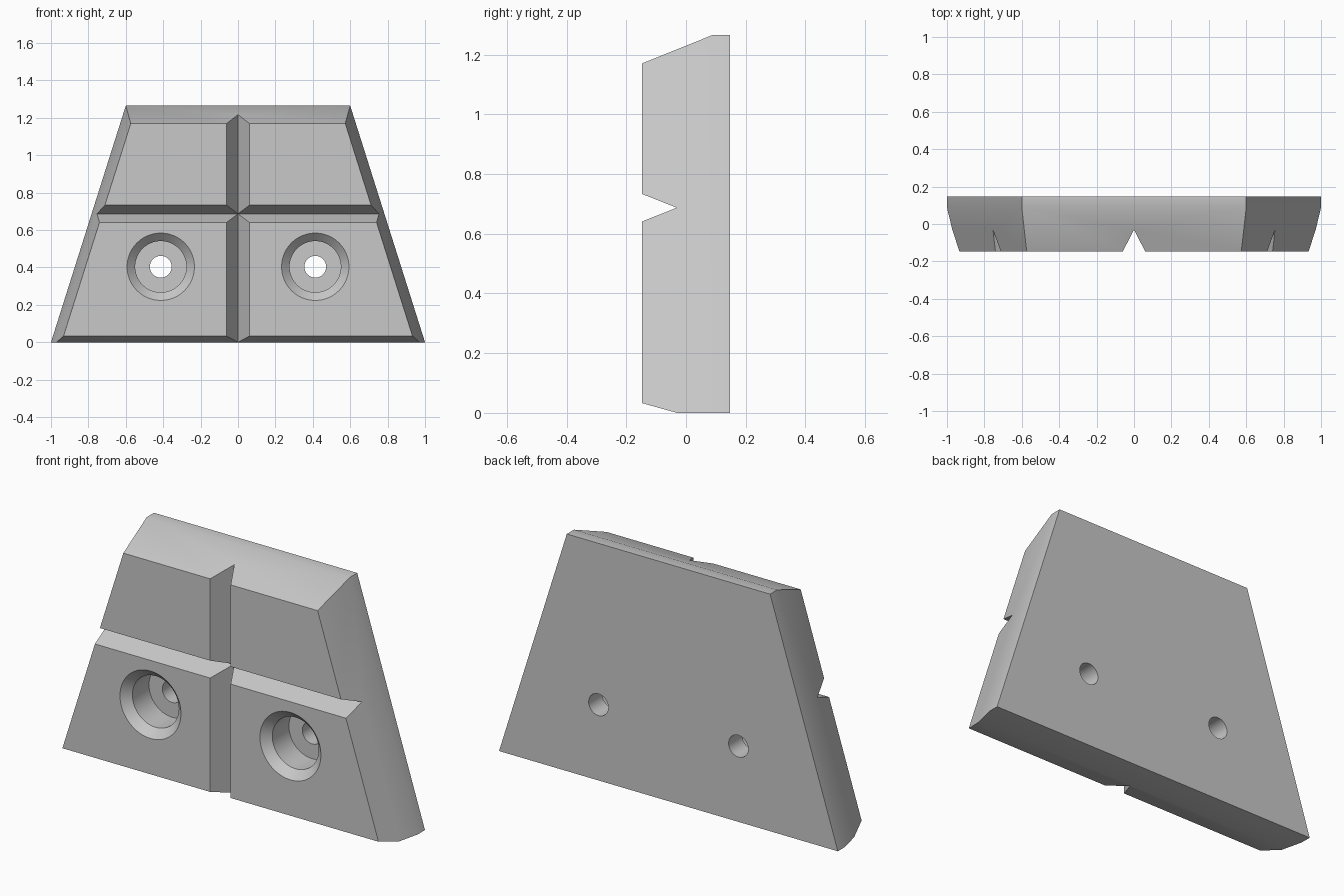
import bpy, bmesh, math
from mathutils import Matrix, Vector

cube = bpy.data.objects.get("Cube")
if cube:
    bpy.data.objects.remove(cube, do_unlink=True)

HEIGHT, BACK, FRONT = 1.265, 0.148, -0.148
RIM, MID = 0.088, -0.03          # depths where the bevels begin
FRONT_LOW, FRONT_HIGH = 0.033, 1.17
BEVEL = 0.054                    # sideways inset of the front face

grey = bpy.data.materials.new("light grey")
grey.use_nodes = True
colour = (0.58, 0.58, 0.58, 1)
grey.diffuse_color = colour
grey.node_tree.nodes["Principled BSDF"].inputs["Base Color"].default_value = colour


def make_object(name, bm):
    bmesh.ops.recalc_face_normals(bm, faces=bm.faces)
    mesh = bpy.data.meshes.new(name)
    bm.to_mesh(mesh)
    bm.free()
    mesh.materials.append(grey)
    obj = bpy.data.objects.new(name, mesh)
    bpy.context.collection.objects.link(obj)
    return obj


def hull(name, points):
    bm = bmesh.new()
    for p in points:
        bm.verts.new(p)
    bmesh.ops.convex_hull(bm, input=bm.verts)
    bmesh.ops.dissolve_limit(bm, angle_limit=0.01, verts=bm.verts, edges=bm.edges)
    return make_object(name, bm)


def half_width(z, inset):
    # half width of the tapering block, moved inward square to its side
    slope = 0.4 / HEIGHT
    return 1 - slope * z - inset * math.hypot(1, slope)


# Tapered block with bevelled top, sides and bottom
rings = [(BACK, 0, 0), (BACK, HEIGHT, 0), (RIM, 0, 0), (RIM, HEIGHT, 0),
         (MID, 0, BEVEL / 2), (FRONT, FRONT_LOW, BEVEL), (FRONT, FRONT_HIGH, BEVEL)]
block = hull("tapered_block", [(s * half_width(z, d), y, z)
                               for y, z, d in rings for s in (-1, 1)])


def groove(name, half, centre, vertical):
    # V-shaped prism whose walls continue past the front face
    reach = FRONT - 0.1
    spread = half * (MID - reach) / (MID - FRONT)
    section = [(0, MID - 0.001), (-spread, reach), (spread, reach)]
    points = []
    for end in (-2, 2):
        for a, y in section:
            points.append((a, y, end) if vertical else (end, y, centre + a))
    return hull(name, points)


def screw_hole(name, x, z):
    # countersunk rim, wide bore and narrow through hole
    r_rim, r_bore, r_hole = 0.18, 0.137, 0.058
    step = r_rim - r_bore
    profile = [(0, FRONT - 0.05), (r_rim + 0.05, FRONT - 0.05), (r_bore, FRONT + step),
               (r_bore, FRONT + 0.183), (r_hole, FRONT + 0.183),
               (r_hole, BACK + 0.1), (0, BACK + 0.1)]
    bm = bmesh.new()
    verts = [bm.verts.new((r, y, 0)) for r, y in profile]
    edges = [bm.edges.new(pair) for pair in zip(verts, verts[1:])]
    bmesh.ops.spin(bm, geom=verts + edges, cent=(0, 0, 0), axis=(0, 1, 0),
                   angle=math.tau, steps=64)
    bmesh.ops.remove_doubles(bm, verts=bm.verts, dist=0.0005)
    bmesh.ops.transform(bm, matrix=Matrix.Translation(Vector((x, 0, z))), verts=bm.verts)
    return make_object(name, bm)


cutters = [groove("cross_groove", 0.0465, 0.687, False),
           groove("upright_groove", 0.061, 0, True),
           screw_hole("left_screw_hole", 0.413, 0.404),
           screw_hole("right_screw_hole", -0.413, 0.404)]

# Cut the grooves and holes
bpy.ops.object.select_all(action="DESELECT")
block.select_set(True)
bpy.context.view_layer.objects.active = block
for cutter in cutters:
    cutter.hide_render = True
    cut = block.modifiers.new(cutter.name, "BOOLEAN")
    cut.operation, cut.solver, cut.object = "DIFFERENCE", "EXACT", cutter
    bpy.ops.object.modifier_apply(modifier=cut.name)
    bpy.data.objects.remove(cutter, do_unlink=True)

bpy.ops.object.shade_smooth_by_angle(angle=math.radians(30))
